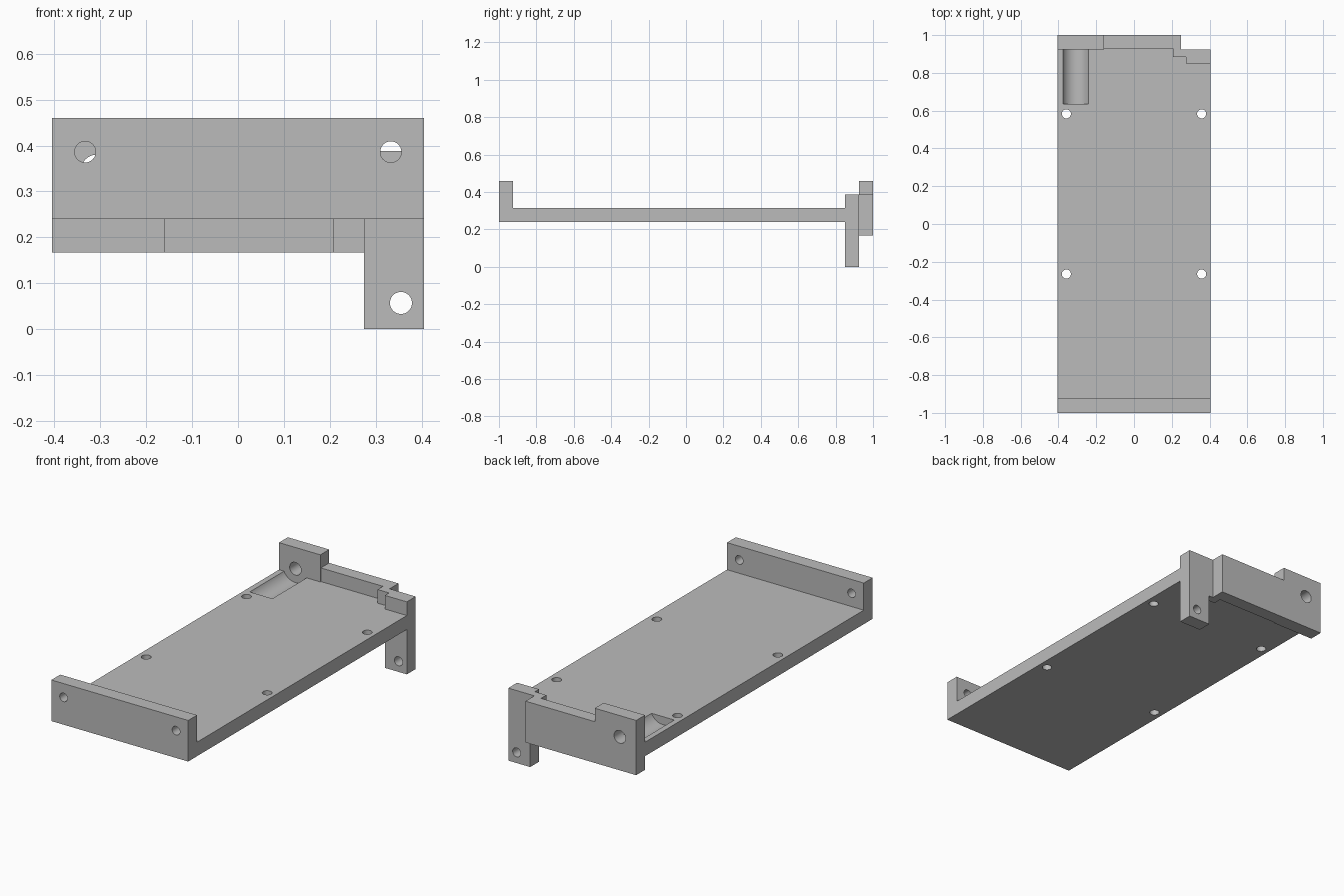
import bpy
import bmesh
from mathutils import Matrix, Vector

cube = bpy.data.objects.get("Cube")
if cube:
    bpy.data.objects.remove(cube, do_unlink=True)

grey = bpy.data.materials.new("plain grey")
grey.use_nodes = True
colour = (0.5, 0.5, 0.5, 1)
grey.diffuse_color = colour
grey.node_tree.nodes["Principled BSDF"].inputs["Base Color"].default_value = colour


def add_object(name, bm):
    bmesh.ops.recalc_face_normals(bm, faces=bm.faces)
    mesh = bpy.data.meshes.new(name)
    bm.to_mesh(mesh)
    bm.free()
    mesh.materials.append(grey)
    obj = bpy.data.objects.new(name, mesh)
    bpy.context.collection.objects.link(obj)
    return obj


def prism(name, outline, z0, z1):
    """Extrude a plan outline from z0 up to z1."""
    bm = bmesh.new()
    face = bm.faces.new([bm.verts.new((x, y, z0)) for x, y in outline])
    top = bmesh.ops.extrude_face_region(bm, geom=[face])["geom"]
    verts = [v for v in top if isinstance(v, bmesh.types.BMVert)]
    bmesh.ops.translate(bm, verts=verts, vec=(0, 0, z1 - z0))
    return add_object(name, bm)


def box(name, x0, x1, y0, y1, z0, z1):
    return prism(name, [(x0, y0), (x1, y0), (x1, y1), (x0, y1)], z0, z1)


def rod(name, start, end, radius):
    """Cylinder between two points, used as a cutter."""
    start, end = Vector(start), Vector(end)
    axis = end - start
    turn = axis.to_track_quat("Z", "Y").to_matrix().to_4x4()
    bm = bmesh.new()
    bmesh.ops.create_cone(bm, cap_ends=True, segments=48, radius1=radius,
                          radius2=radius, depth=axis.length,
                          matrix=Matrix.Translation((start + end) / 2) @ turn)
    return add_object(name, bm)


def combine(target, tool, operation):
    mod = target.modifiers.new(tool.name, "BOOLEAN")
    mod.operation = operation
    mod.solver = "EXACT"
    mod.object = tool
    bpy.context.view_layer.objects.active = target
    bpy.ops.object.modifier_apply(modifier=mod.name)
    bpy.data.objects.remove(tool, do_unlink=True)


W = 0.405

# Flat tray, its far edge tucked inside the rear parts
tray = prism("mounting_tray", [(-W, -1), (W, -1), (W, 0.9), (0.22, 0.9),
                               (0.22, 0.95), (-W, 0.95)], 0.24, 0.315)

# Shallow round trough in the tray, in line with the rear hole
trough_x, trough_z = -0.308, 0.346
combine(tray, rod("trough_cutter", (trough_x, 0.635, trough_z),
                  (trough_x, 1.1, trough_z), 0.074), "DIFFERENCE")

# Front wall, stepped rear wall, raised rear block and hanging bracket
parts = [
    box("front_wall", -W, W, -1, -0.925, 0.24, 0.46),
    prism("rear_wall", [(-W, 1), (-W, 0.925), (-0.16, 0.925), (-0.16, 0.93),
                        (0.207, 0.93), (0.207, 0.885), (0.3, 0.885),
                        (0.3, 0.925), (0.25, 0.925), (0.25, 1)], 0.167, 0.388),
    box("rear_block", -W, -0.16, 0.925, 1, 0.3, 0.46),
    box("hanging_bracket", 0.275, W, 0.85, 0.925, 0, 0.388),
]
for part in parts:
    combine(tray, part, "UNION")

# Screw holes: front wall and tray in mirrored pairs, then the rear parts
holes = [rod("rear_hole", (trough_x, 0.9, trough_z),
             (trough_x, 1.1, trough_z), 0.034),
         rod("bracket_hole", (0.355, 0.8, 0.057), (0.355, 1, 0.057), 0.024)]
for side in (-1, 1):
    x = side * 0.333
    holes.append(rod("front_hole", (x, -1.1, 0.386), (x, -0.9, 0.386), 0.023))
    x = side * 0.358
    for y in (-0.265, 0.583):
        holes.append(rod("tray_hole", (x, y, 0.2), (x, y, 0.4), 0.024))
for hole in holes:
    combine(tray, hole, "DIFFERENCE")

# Smooth the round cuts, keep the flat edges crisp
bpy.ops.object.select_all(action="DESELECT")
tray.select_set(True)
bpy.context.view_layer.objects.active = tray
bpy.ops.object.shade_smooth_by_angle(angle=0.5)
